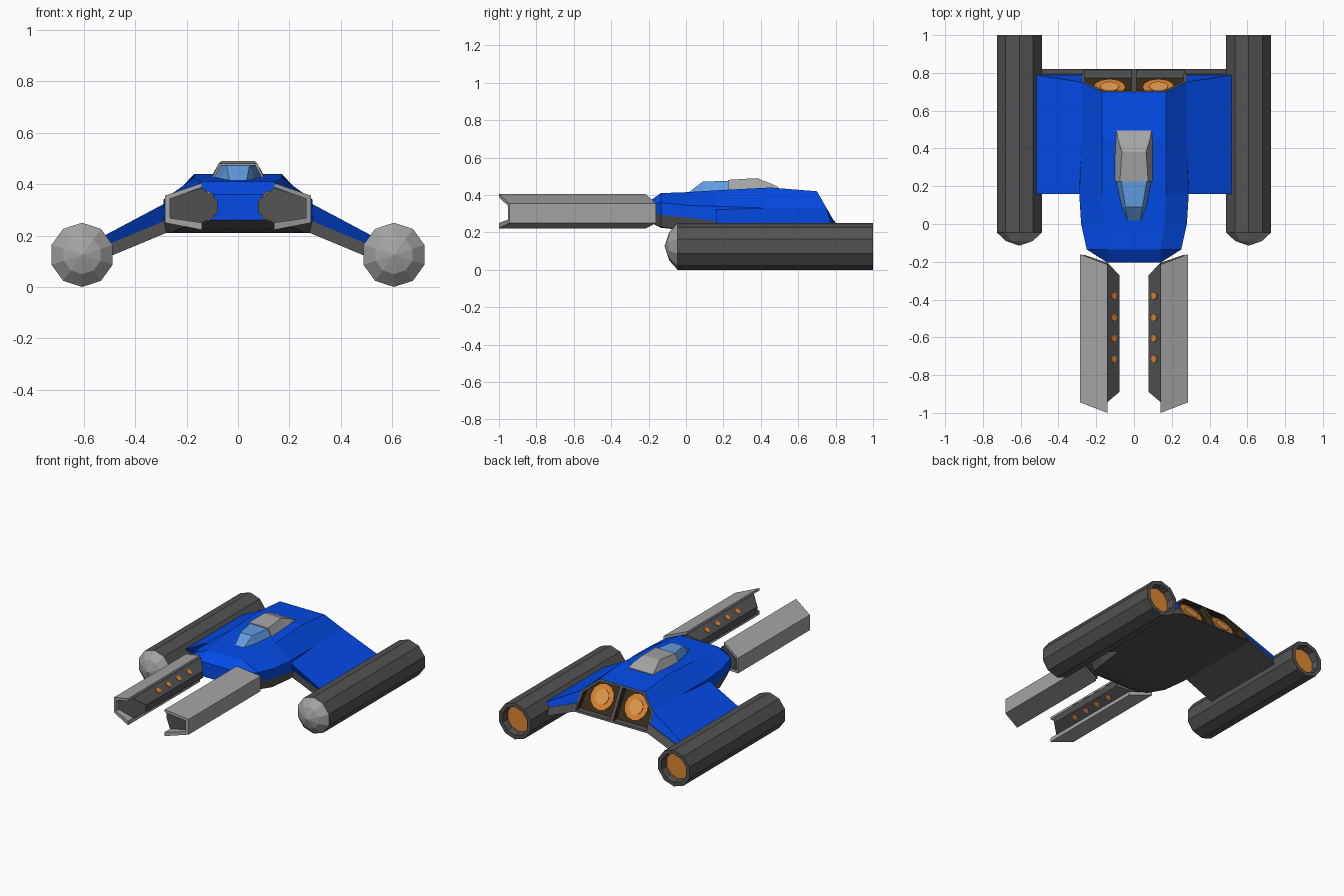
import bpy, bmesh, math
from mathutils import Matrix, Vector

if "Cube" in bpy.data.objects:
    bpy.data.objects.remove(bpy.data.objects["Cube"], do_unlink=True)


def material(name, rgb):
    m = bpy.data.materials.new(name)
    m.use_nodes = True
    m.diffuse_color = (*rgb, 1)
    bsdf = next(n for n in m.node_tree.nodes if n.type == "BSDF_PRINCIPLED")
    bsdf.inputs["Base Color"].default_value = (*rgb, 1)
    return m


BLUE = material("hull_blue", (0.001, 0.075, 0.85))
DARK = material("dark_grey", (0.085, 0.085, 0.085))
LIGHT = material("light_grey", (0.37, 0.37, 0.37))
GLASS = material("glass_blue", (0.12, 0.33, 0.74))
RECESS = material("recess_brown", (0.04, 0.026, 0.011))
ORANGE = material("orange", (0.74, 0.24, 0.03))
GLOW = material("bright_orange", (0.85, 0.37, 0.09))


def finish(name, bm, mats, mirror=False):
    bmesh.ops.recalc_face_normals(bm, faces=bm.faces)
    mesh = bpy.data.meshes.new(name)
    bm.to_mesh(mesh)
    bm.free()
    for m in mats:
        mesh.materials.append(m)
    ob = bpy.data.objects.new(name, mesh)
    bpy.context.scene.collection.objects.link(ob)
    if mirror:
        ob.modifiers.new("mirror", "MIRROR")
    return ob


def loft(rings, closed=True):
    """Skin a row of equal-sized rings; returns the bmesh, bands and end caps."""
    bm = bmesh.new()
    rows = [[bm.verts.new(p) for p in r] for r in rings]
    n = len(rows[0])
    bands = [[] for _ in range(n)]
    for a, b in zip(rows, rows[1:]):
        for i in range(n if closed else n - 1):
            j = (i + 1) % n
            bands[i].append(bm.faces.new((a[i], a[j], b[j], b[i])))
    return bm, bands, [bm.faces.new(rows[0]), bm.faces.new(rows[-1])]


def prism(name, outline, front, back, mat):
    """Extrude an x-z outline along y; the ends follow functions of x and z."""
    rings = [[(x, f(x, z), z) for x, z in outline] for f in (front, back)]
    return finish(name, loft(rings)[0], [mat], True)


def disc(bm, spot, normal, radius, sides):
    turn = Vector((0, 0, 1)).rotation_difference(Vector(normal)).to_matrix().to_4x4()
    bmesh.ops.create_cone(bm, cap_ends=True, segments=sides, radius1=radius, radius2=radius,
                          depth=0.008, matrix=Matrix.Translation(spot) @ turn)


def tail_y(z):
    return 0.70 + (0.42 - z) * 0.12 / 0.21


# Hull: half cross-sections from nose to tail (deck, shoulder, waist, keel)
stations = [
    (-0.205, [(0, .36), (.14, .36), (.14, .345), (.14, .305), (.14, .26), (0, .26)]),
    (-0.135, [(0, .41), (.14, .41), (.25, .36), (.25, .295), (.22, .23), (0, .225)]),
    (0.0, [(0, .415), (.16, .415), (.28, .345), (.28, .28), (.26, .21), (0, .21)]),
    (0.16, [(0, .425), (.17, .425), (.29, .34), (.29, .26), (.28, .21), (0, .21)]),
    (0.45, [(0, .44), (.17, .44), (.275, .33), (.28, .26), (.28, .21), (0, .21)]),
]
rings = [[(x, y, z) for x, z in pts] for y, pts in stations]
tail = [(0, .42), (.17, .42), (.275, .33), (.28, .26), (.28, .21), (0, .21)]
rings.append([(x, tail_y(z), z) for x, z in tail])
bm, bands, caps = loft(rings, closed=False)
for band in bands[3:]:
    for f in band:
        f.material_index = 1
# Engine bay: frame the slanted tail and push the middle straight inwards
bay = caps[1]
bay.material_index = 1
bmesh.ops.recalc_face_normals(bm, faces=bm.faces)
bmesh.ops.inset_individual(bm, faces=[bay], thickness=0.017)
walls = bmesh.ops.inset_individual(bm, faces=[bay], thickness=0.0005)["faces"]
depth = 0.042
bmesh.ops.translate(bm, verts=bay.verts[:], vec=(0, -depth, 0))
for f in walls + [bay]:
    f.material_index = 1 if f.calc_center_median().z < .24 else 2
finish("hull", bm, [BLUE, DARK, RECESS], True)

# Engine glow discs set in the bays
facing = Vector((0, 0.868, 0.496))
for name, radius, lift, mat in (("engine_disc", .085, .003, ORANGE), ("engine_core", .05, .007, GLOW)):
    bm = bmesh.new()
    disc(bm, Vector((.13, tail_y(.312) - depth, .312)) + facing * lift, facing, radius, 12)
    finish(name, bm, [mat], True)

# Wings: blue upper slab with undercut front, and dark lower slab
prism("wing_top", [(.272, .332), (.52, .20), (.52, .16), (.272, .263)],
      lambda x, z: .16 if z + .53 * x > .46 else .19,
      lambda x, z: min(.79, tail_y(z)), BLUE)
prism("wing_underside", [(.272, .263), (.52, .16), (.52, .11), (.28, .21), (.272, .21)],
      lambda x, z: .19, lambda x, z: .82 if z < .22 and z != .16 else .795, DARK)


# Cannons: open channel shell around a dark core
def slant(x0, y0, x1, y1):
    return lambda x, z: y0 + (x - x0) * (y1 - y0) / (x1 - x0)


prism("cannon_shell", [(.14, .405), (.285, .355), (.285, .25), (.14, .222),
                       (.14, .25), (.265, .268), (.265, .343), (.14, .388)],
      slant(.14, -1.0, .285, -.945), slant(.14, -.215, .285, -.16), LIGHT)
prism("cannon_core", [(.078, .335), (.14, .386), (.268, .344), (.268, .266), (.14, .248), (.078, .288)],
      lambda x, z: -.89 if x < .1 else -.942 if x < .2 else -.925,
      lambda x, z: -.27 if x < .1 else -.205 if x < .2 else -.162, DARK)

# Lamp plates along the inner slopes of the cannons
bm = bmesh.new()
for y in (-.38, -.495, -.605, -.715):
    disc(bm, (.108, y, .361), (-.635, 0, .772), .019, 8)
    disc(bm, (.108, y, .268), (-.54, 0, -.84), .019, 8)
finish("cannon_lamps", bm, [ORANGE], True)

# Engine pods: ten-sided turned bodies with a faceted nose and open tail
profile = [(-.045, .125, LIGHT), (1.0, .125, DARK), (1.0, .098, DARK), (.95, .092, DARK)]
pod_mats = [LIGHT, DARK, ORANGE]


def circle(y, r):
    turns = [math.tau * i / 10 for i in range(10)]
    return [(.607 + r * math.sin(a), y, .125 + r * math.cos(a)) for a in turns]


bm, bands, caps = loft([circle(-.09, .075)] + [circle(y, r) for y, r, _ in profile])
for band in bands:
    for f, step in zip(band, profile):
        f.material_index = pod_mats.index(step[2])
caps[1].material_index = 2
tip = bmesh.ops.poke(bm, faces=[caps[0]])["verts"][0]
tip.co.y = -.115
finish("engine_pod", bm, pod_mats, True)


# Canopy: glass windscreen and grey cover behind it
def canopy(name, rows, mat):
    rings = []
    for yb, wb, zb, yt, wt, zt in rows:
        rings.append([(wb, yb, zb), (wt, yt, zt), (-wt, yt, zt), (-wb, yb, zb)])
    finish(name, loft(rings)[0], [mat])


canopy("canopy_glass", [(.015, .036, .41, .018, .034, .417),
                        (.095, .068, .415, .09, .045, .472),
                        (.24, .102, .415, .24, .07, .476)], GLASS)
canopy("canopy_cover", [(.225, .106, .415, .225, .075, .481),
                        (.38, .106, .425, .38, .064, .49),
                        (.45, .102, .43, .45, .085, .463),
                        (.495, .095, .43, .495, .092, .442)], LIGHT)
